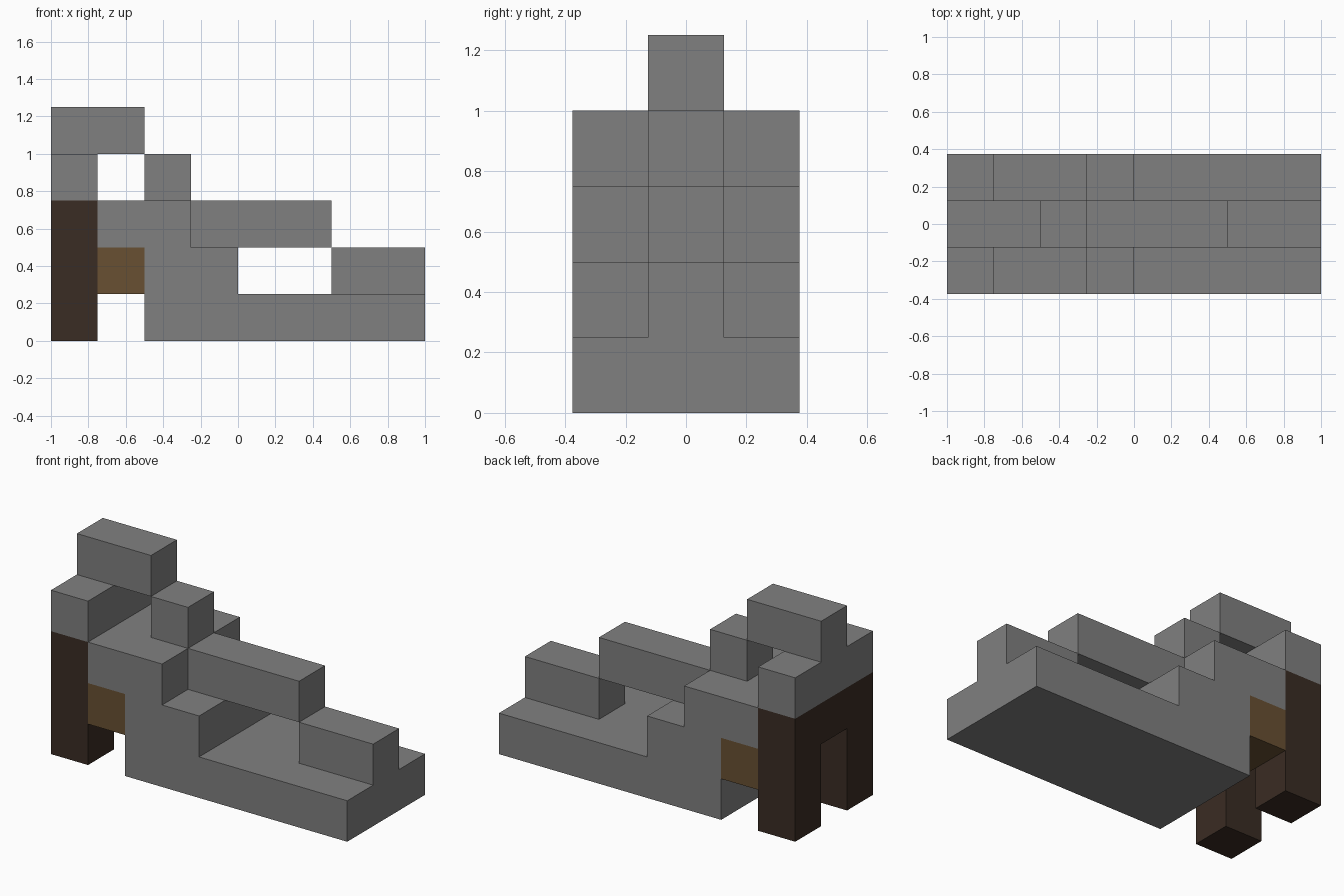
import bpy
import bmesh
from mathutils import Vector

if "Cube" in bpy.data.objects:
    bpy.data.objects.remove(bpy.data.objects["Cube"], do_unlink=True)

U = 0.25  # one block
WIDE, NARROW = 1.5, 0.5  # half widths, in blocks


def material(name, rgb):
    mat = bpy.data.materials.new(name)
    mat.use_nodes = True
    mat.diffuse_color = (*rgb, 1)
    shader = mat.node_tree.nodes["Principled BSDF"]
    shader.inputs["Base Color"].default_value = (*rgb, 1)
    shader.inputs["Roughness"].default_value = 0.9
    return mat


grey = material("stone grey", (0.216, 0.216, 0.216))
dark = material("dark brown", (0.042, 0.025, 0.017))
brown = material("earth brown", (0.138, 0.08, 0.032))


def extrude(name, points, offset, mat):
    """Extrude a flat outline, given in blocks, along an offset."""
    bm = bmesh.new()
    face = bm.faces.new([bm.verts.new(Vector(p) * U) for p in points])
    solid = bmesh.ops.extrude_face_region(bm, geom=[face], use_keep_orig=True)
    moved = [v for v in solid["geom"] if isinstance(v, bmesh.types.BMVert)]
    bmesh.ops.translate(bm, verts=moved, vec=Vector(offset) * U)
    bmesh.ops.recalc_face_normals(bm, faces=bm.faces[:])
    mesh = bpy.data.meshes.new(name)
    bm.to_mesh(mesh)
    bm.free()
    mesh.materials.append(mat)
    obj = bpy.data.objects.new(name, mesh)
    bpy.context.collection.objects.link(obj)
    return obj


def side_profile(name, outline, half_width, mat):
    points = [(x, -half_width, z) for x, z in outline]
    return extrude(name, points, (0, 2 * half_width, 0), mat)


def block(name, x0, x1, z, half_width, mat):
    outline = [(x0, z), (x1, z), (x1, z + 1), (x0, z + 1)]
    return side_profile(name, outline, half_width, mat)


# Stepped body across the full width
steps = [(-2, 0), (4, 0), (4, 1), (0, 1), (0, 2), (-1, 2),
         (-1, 3), (-3, 3), (-3, 2), (-2, 2)]
side_profile("stepped_body", steps, WIDE, grey)
block("rear_cap", -4, -3, 3, WIDE, grey)

# Blocks along the middle ridge
block("end_ridge", 2, 4, 1, NARROW, grey)
block("middle_ridge", -1, 2, 2, NARROW, grey)
block("upper_ridge", -2, -1, 3, NARROW, grey)
block("top_ridge", -4, -2, 4, NARROW, grey)

# Two legs joined by a crossbar
arch = [(-WIDE, 0), (-NARROW, 0), (-NARROW, 2), (NARROW, 2),
        (NARROW, 0), (WIDE, 0), (WIDE, 3), (-WIDE, 3)]
extrude("leg_arch", [(-4, y, z) for y, z in arch], (1, 0, 0), dark)

# Link between the legs and the body
block("brown_link", -3, -2, 1, WIDE, brown)
